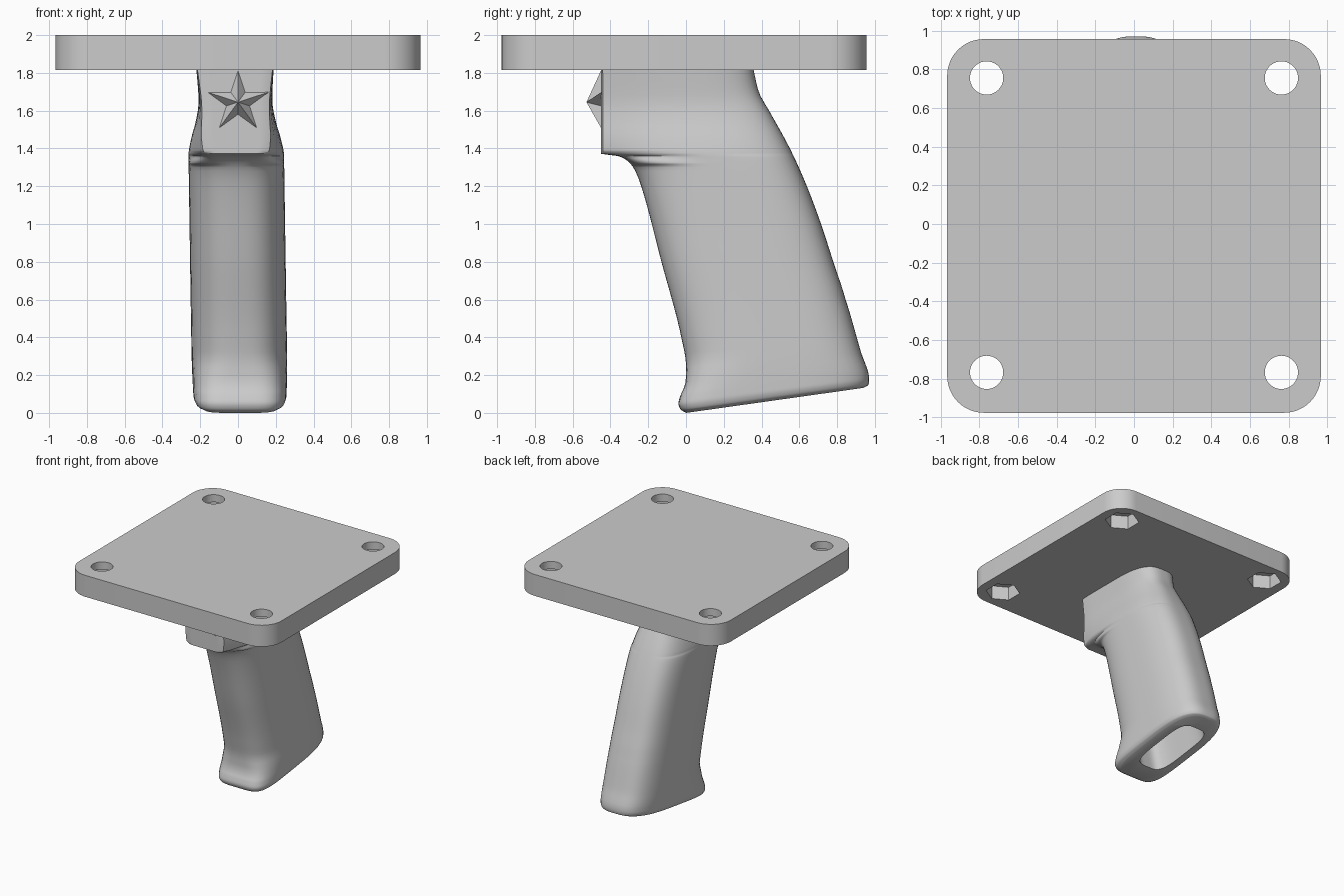
import bpy, bmesh, math

if "Cube" in bpy.data.objects:
    bpy.data.objects.remove(bpy.data.objects["Cube"], do_unlink=True)

# One plain grey for everything
grey = bpy.data.materials.new("plain grey")
grey.use_nodes = True
grey.diffuse_color = (0.6, 0.6, 0.6, 1)
grey.node_tree.nodes["Principled BSDF"].inputs["Base Color"].default_value = grey.diffuse_color


def finish(bm, name):
    bmesh.ops.recalc_face_normals(bm, faces=bm.faces)
    mesh = bpy.data.meshes.new(name)
    bm.to_mesh(mesh)
    bm.free()
    mesh.materials.append(grey)
    obj = bpy.data.objects.new(name, mesh)
    bpy.context.collection.objects.link(obj)
    return obj


def activate(obj):
    bpy.ops.object.select_all(action='DESELECT')
    obj.select_set(True)
    bpy.context.view_layer.objects.active = obj


def cut(obj, cutter):
    activate(obj)
    mod = obj.modifiers.new("cut", 'BOOLEAN')
    mod.operation = 'DIFFERENCE'
    mod.solver = 'EXACT'
    mod.object = cutter
    bpy.ops.object.modifier_apply(modifier=mod.name)
    bpy.data.objects.remove(cutter, do_unlink=True)


def smooth(obj, degrees):
    activate(obj)
    bpy.ops.object.shade_smooth_by_angle(angle=math.radians(degrees))


def loft(rings, name):
    """Skin a stack of closed rings and cap both ends."""
    bm = bmesh.new()
    loops = [[bm.verts.new(p) for p in ring] for ring in rings]
    for a, b in zip(loops, loops[1:]):
        for i in range(len(a)):
            j = (i + 1) % len(a)
            bm.faces.new((a[i], a[j], b[j], b[i]))
    bm.faces.new(loops[0][::-1])
    bm.faces.new(loops[-1])
    return finish(bm, name)


def curve(points, t):
    """Smooth interpolation through (t, value) points without overshoot."""
    t = min(max(t, points[0][0]), points[-1][0])
    slopes = [(b[1] - a[1]) / (b[0] - a[0]) for a, b in zip(points, points[1:])]
    tangents = [slopes[0]]
    for a, b in zip(slopes, slopes[1:]):
        tangents.append(2 * a * b / (a + b) if a * b > 0 else 0)
    tangents.append(slopes[-1])
    i = 0
    while i < len(slopes) - 1 and t > points[i + 1][0]:
        i += 1
    (t0, v0), (t1, v1) = points[i], points[i + 1]
    d = t1 - t0
    u = (t - t0) / d
    ease = u * u * (3 - 2 * u)
    bend = tangents[i] * u * (1 - u) ** 2 - tangents[i + 1] * u * u * (1 - u)
    return v0 + (v1 - v0) * ease + bend * d


def section(front, back, width, front_n, back_n, taper=1, count=64):
    """Rounded cross-section from front to back, narrowed towards the front."""
    mid, half = (front + back) / 2, (back - front) / 2
    points = []
    for i in range(count):
        a = 2 * math.pi * i / count
        c, s = math.cos(a), math.sin(a)
        n = front_n if s < 0 else back_n
        r = (abs(c) ** n + abs(s) ** n) ** (-1 / n)
        narrow = 1 - (1 - taper) * max(-r * s, 0) ** 2
        points.append((width * r * c * narrow, mid + half * r * s))
    return points


# Mounting plate with rounded corners
CENTRE, HALF, CORNER, BOTTOM, TOP = -0.01, 0.966, 0.19, 1.815, 2.0
outline = []
for q in range(4):
    cx = (HALF - CORNER) * (1 if q in (0, 3) else -1)
    cy = (HALF - CORNER) * (1 if q < 2 else -1)
    for k in range(13):
        a = math.pi / 2 * (q + k / 12)
        outline.append((cx + CORNER * math.cos(a), CENTRE + cy + CORNER * math.sin(a)))
plate = loft([[(x, y, z) for x, y in outline] for z in (BOTTOM, TOP)], "mounting_plate")


# Bolt holes with hexagonal nut pockets underneath
def prism(x, y, radius, sides, low, high):
    ring = [(x + radius * math.sin(2 * math.pi * i / sides),
             y + radius * math.cos(2 * math.pi * i / sides)) for i in range(sides)]
    return loft([[(px, py, z) for px, py in ring] for z in (low, high)], "hole_cutter")


for sx in (-1, 1):
    for sy in (-1, 1):
        x, y = sx * 0.762, CENTRE + 0.004 + sy * 0.761
        cut(plate, prism(x, y, 0.086, 40, BOTTOM - 0.1, TOP + 0.1))
        cut(plate, prism(x, y, 0.14, 6, BOTTOM - 0.1, BOTTOM + 0.12))
smooth(plate, 30)

# Grip: side outline, half width, front squareness and front narrowing by height
front_line = [(0, 0), (.02, -.03), (.05, -.04), (.09, -.03), (.16, -.002), (.25, 0), (.4, -.025),
              (.8, -.13), (1.2, -.237), (1.28, -.268), (1.33, -.305), (1.36, -.36),
              (1.372, -.45), (1.83, -.45)]
back_line = [(0, .94), (.015, .965), (.05, .97), (.25, .925), (.6, .845), (.8, .78), (1, .715),
             (1.2, .64), (1.4, .55), (1.6, .44), (1.7, .385), (1.83, .355)]
half_width = [(0, .205), (.02, .235), (.06, .247), (.3, .253), (1.36, .253), (1.45, .238),
              (1.55, .21), (1.65, .195), (1.83, .205)]
squareness = [(0, 5), (.12, 4.5), (.3, 3), (1.3, 2.7), (1.36, 8), (1.38, 30), (1.83, 30)]
narrowing = [(1.32, 1), (1.372, .62), (1.385, .69), (1.42, .74), (1.55, .87), (1.65, .94), (1.83, 1)]

heights = [i * 0.04 for i in range(3, 46)] + [i * 0.01 for i in range(12)]
heights += [1.3 + i * 0.006 for i in range(17)] + [0.005, 0.015, 1.83]
rings = []
for h in sorted(set(round(v, 3) for v in heights)):
    slant = 0.141 * max(0, 1 - h / 0.6)
    ring = section(curve(front_line, h), curve(back_line, h), curve(half_width, h),
                   curve(squareness, h), 3, curve(narrowing, h))
    rings.append([(x + 0.015 * (0.75 - h), y, h + slant * max(y, 0)) for x, y in ring])
grip = loft(rings, "grip")

# Hollow leaning up inside the grip
hollow = []
for z, front, back in ((-0.1, 0.2, 0.86), (1.3, -0.1, 0.45)):
    hollow.append([(x, y, z) for x, y in section(front, back, 0.14, 4, 4)])
cut(grip, loft(hollow, "hollow_cutter"))
smooth(grip, 40)

# Faceted star on the flat front of the grip
bm = bmesh.new()
apex = bm.verts.new((0, -0.527, 1.645))
rim = []
for i in range(10):
    r = 0.066 if i % 2 else 0.172
    a = math.pi * i / 5
    rim.append(bm.verts.new((r * math.sin(a), -0.448, 1.645 + r * math.cos(a))))
for i in range(10):
    bm.faces.new((apex, rim[i], rim[(i + 1) % 10]))
bm.faces.new(rim)
finish(bm, "star_relief")
